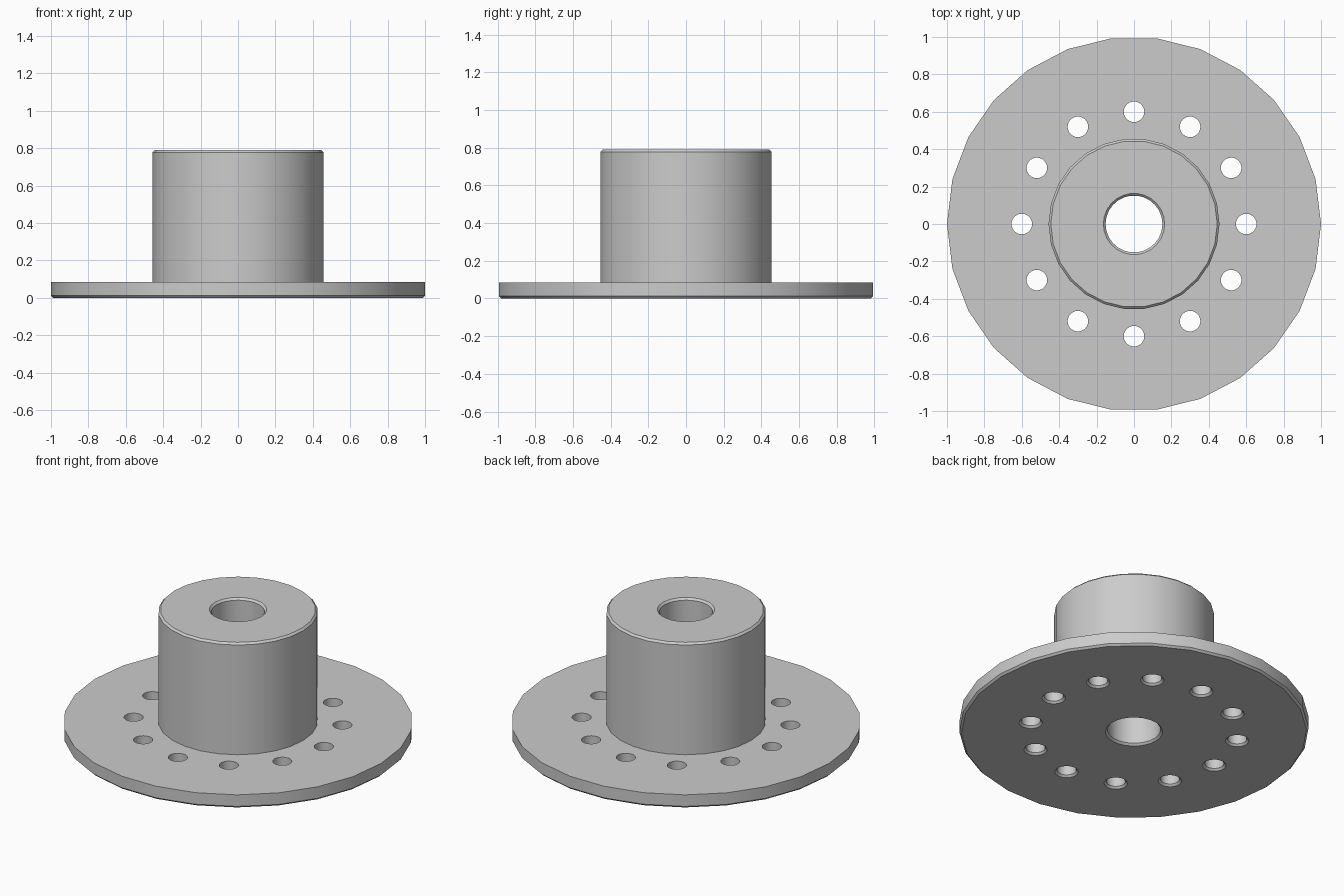
import bpy, bmesh
from math import cos, sin, pi, radians

if "Cube" in bpy.data.objects:
    bpy.data.objects.remove(bpy.data.objects["Cube"], do_unlink=True)

BODY_SIDES = 26
HOLE_SIDES = 24
HOLE_COUNT = 12
BEVEL = 0.012
FLANGE_R, FLANGE_TOP = 1.0, 0.085
HUB_R, HUB_TOP = 0.457, 0.79
BORE_R = 0.152
HOLE_R, HOLE_RING = 0.055, 0.6

steel = bpy.data.materials.new("plain grey metal")
steel.use_nodes = True
grey = (0.6, 0.6, 0.6, 1)
steel.diffuse_color = grey
steel.node_tree.nodes["Principled BSDF"].inputs["Base Color"].default_value = grey


def turn(bm, profile, sides, centre=(0, 0), closed=False):
    """Turn a (radius, z) profile; open profiles get end caps."""
    rings = [[bm.verts.new((centre[0] + r * cos(2 * pi * i / sides),
                            centre[1] + r * sin(2 * pi * i / sides), z))
              for i in range(sides)] for r, z in profile]
    pairs = list(zip(rings, rings[1:]))
    if closed:
        pairs.append((rings[-1], rings[0]))
    else:
        bm.faces.new(rings[0][::-1])
        bm.faces.new(rings[-1])
    for a, b in pairs:
        for i in range(sides):
            j = (i + 1) % sides
            bm.faces.new((a[i], a[j], b[j], b[i]))


def finish(bm, name):
    bmesh.ops.recalc_face_normals(bm, faces=bm.faces)
    mesh = bpy.data.meshes.new(name)
    bm.to_mesh(mesh)
    bm.free()
    mesh.materials.append(steel)
    obj = bpy.data.objects.new(name, mesh)
    bpy.context.collection.objects.link(obj)
    return obj


# Flange and hub turned as one piece, with a bevelled through bore
bm = bmesh.new()
turn(bm, [(BORE_R + BEVEL, 0), (FLANGE_R - BEVEL, 0), (FLANGE_R, BEVEL),
          (FLANGE_R, FLANGE_TOP), (HUB_R, FLANGE_TOP),
          (HUB_R, HUB_TOP - BEVEL), (HUB_R - BEVEL, HUB_TOP),
          (BORE_R + BEVEL, HUB_TOP), (BORE_R, HUB_TOP - BEVEL),
          (BORE_R, BEVEL)], BODY_SIDES, closed=True)
body = finish(bm, "flanged_hub")

# Ring of bolt holes, countersunk underneath
bm = bmesh.new()
for k in range(HOLE_COUNT):
    a = 2 * pi * k / HOLE_COUNT
    turn(bm, [(HOLE_R + 2 * BEVEL, -BEVEL), (HOLE_R, BEVEL),
              (HOLE_R, FLANGE_TOP + BEVEL)], HOLE_SIDES,
         (HOLE_RING * cos(a), HOLE_RING * sin(a)))
cutter = finish(bm, "bolt_hole_cutter")
cutter.hide_render = True

cut = body.modifiers.new("bolt holes", "BOOLEAN")
cut.operation = "DIFFERENCE"
cut.solver = "EXACT"
cut.object = cutter

bpy.ops.object.select_all(action="DESELECT")
body.select_set(True)
bpy.context.view_layer.objects.active = body
bpy.ops.object.modifier_apply(modifier=cut.name)
bpy.data.objects.remove(cutter, do_unlink=True)

# Soft round walls, crisp bevels and rims
bpy.ops.object.shade_smooth_by_angle(angle=radians(30))
